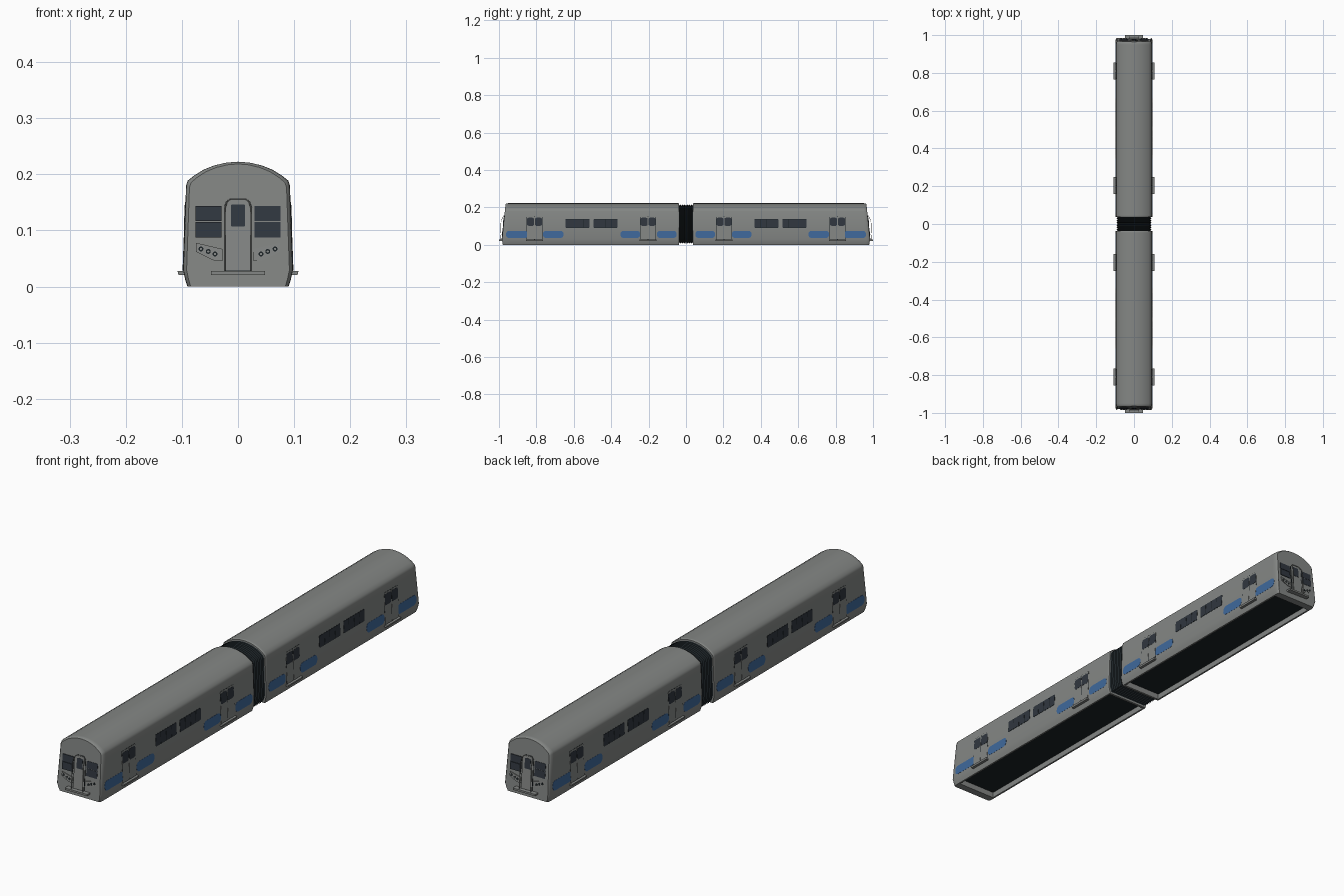
import bpy, bmesh, math

cube = bpy.data.objects.get("Cube")
if cube:
    bpy.data.objects.remove(cube, do_unlink=True)


def material(name, rgb):
    m = bpy.data.materials.new(name)
    m.use_nodes = True
    m.diffuse_color = (*rgb, 1)
    m.node_tree.nodes["Principled BSDF"].inputs["Base Color"].default_value = (*rgb, 1)
    return m


GREY = material("body grey", (0.23, 0.24, 0.232))
BLUE = material("panel blue", (0.05, 0.14, 0.33))
GLASS = material("slate glass", (0.03, 0.038, 0.05))
DARK = material("dark rubber", (0.011, 0.016, 0.019))

made = []
# half cross-section of the car, from the sill to the roof ridge
HALF = [(0.09, 0), (0.094, 0.012), (0.098, 0.03), (0.0925, 0.18), (0.0895, 0.189),
        (0.078, 0.198), (0.062, 0.208), (0.042, 0.216), (0.02, 0.221), (0, 0.2225)]
RING = HALF + [(-x, z) for x, z in HALF[-2::-1]]
FLOOR = 0.022


def side_x(z):
    return 0.098 - (z - 0.03) * 0.0367


def nose_y(z):
    return 0.984 - max(0, 0.03 - z) * 0.15 - max(0, z - 0.03) * 0.1


def finish(name, bm, mat):
    bmesh.ops.recalc_face_normals(bm, faces=bm.faces)
    me = bpy.data.meshes.new(name)
    bm.to_mesh(me)
    bm.free()
    me.materials.append(mat)
    ob = bpy.data.objects.new(name, me)
    bpy.context.collection.objects.link(ob)
    made.append(ob)
    return ob


def loft(name, sections, mat):
    """Skin a list of equal-length point rings and cap the ends."""
    bm = bmesh.new()
    rings = [[bm.verts.new(p) for p in sec] for sec in sections]
    n = len(rings[0])
    for a, b in zip(rings, rings[1:]):
        for i in range(n):
            j = (i + 1) % n
            bm.faces.new((a[i], a[j], b[j], b[i]))
    bm.faces.new(rings[0])
    bm.faces.new(rings[-1])
    return finish(name, bm, mat)


def plate(name, outline, place, d0, d1, mat):
    """Raise a flat outline off a surface from depth d0 to depth d1."""
    return loft(name, [[place(u, z, d) for u, z in outline] for d in (d0, d1)], mat)


def rounded(u0, u1, z0, z1, r=0.0, steps=4):
    if r == 0:
        return [(u0, z0), (u1, z0), (u1, z1), (u0, z1)]
    corners = [(u1 - r, z1 - r), (u0 + r, z1 - r), (u0 + r, z0 + r), (u1 - r, z0 + r)]
    out = []
    for k, (cu, cz) in enumerate(corners):
        for i in range(steps + 1):
            a = math.pi / 2 * (k + i / steps)
            out.append((cu + r * math.cos(a), cz + r * math.sin(a)))
    return out


def disc(u, z, r, n=10):
    return [(u + r * math.cos(math.tau * i / n), z + r * math.sin(math.tau * i / n)) for i in range(n)]


def rail(name, pts, mat):
    cu = bpy.data.curves.new(name, "CURVE")
    cu.dimensions = "3D"
    cu.bevel_depth = 0.0013
    cu.bevel_resolution = 1
    sp = cu.splines.new("POLY")
    sp.points.add(len(pts) - 1)
    for p, co in zip(sp.points, pts):
        p.co = (*co, 1)
    cu.materials.append(mat)
    ob = bpy.data.objects.new(name, cu)
    bpy.context.collection.objects.link(ob)
    made.append(ob)


def car_body(label, s):
    # shell whose underside is sunk between the end walls to a dark floor
    def section(y_of, depth=0.0, kx=1.0, kz=1.0):
        pts = RING + [(-0.083, 0), (-0.083, depth), (0.083, depth), (0.083, 0)]
        return [(x * kx, s * y_of(z), z * kz) for x, z in pts]
    secs = [section(lambda z: 0.037, kx=0.98, kz=0.99)]
    for y, depth in ((0.041, 0), (0.046, 0), (0.047, FLOOR), (0.949, FLOOR), (0.95, 0)):
        secs.append(section(lambda z: y, depth))
    # rounded nose
    for back, kx, kz in ((0.017, 1, 1), (0.009, 0.99, 0.998), (0.003, 0.968, 0.992), (0, 0.935, 0.982)):
        secs.append(section(lambda z: max(nose_y(z) - back, 0.951), 0, kx, kz))
    body = loft(label + "_body", secs, GREY)
    body.data.materials.append(DARK)
    for f in body.data.polygons:
        if f.normal.z < -0.9 and abs(f.center.z - FLOOR) < 0.001:
            f.material_index = 1


def car_side(label, s, sx):
    def place(u, z, d):
        return (sx * (side_x(z) + d), s * u, z)
    # blue panels
    for a, b in ((0.845, 0.962), (0.655, 0.765), (0.245, 0.35), (0.05, 0.155)):
        plate(label + "_blue_panel", rounded(a, b, 0.037, 0.075, 0.016), place, -0.002, 0.0006, BLUE)
    # window bands with separate panes
    for a, b in ((0.515, 0.645), (0.365, 0.495)):
        plate(label + "_window_frame", rounded(a, b, 0.091, 0.138, 0.005), place, -0.002, 0.0005, DARK)
        w = (b - a) / 4
        for i in range(4):
            plate(label + "_window_pane", rounded(a + i * w + 0.001, a + (i + 1) * w - 0.001, 0.0925, 0.1365),
                  place, 0, 0.001, GLASS)
    # double doors with footboards
    for c in (0.81, 0.203):
        plate(label + "_door_gap", rounded(c - 0.042, c + 0.042, 0.028, 0.152, 0.004), place, -0.002, 0.0003, DARK)
        for a, b in ((c - 0.041, c - 0.001), (c + 0.001, c + 0.041)):
            plate(label + "_door_leaf", rounded(a, b, 0.029, 0.151, 0.003), place, -0.002, 0.0008, GREY)
            plate(label + "_door_window", rounded(a + 0.001, b - 0.001, 0.102, 0.145, 0.008),
                  place, 0, 0.0013, GLASS)
        sec = [(0.09, 0.02), (0.106, 0.021), (0.108, 0.028), (0.09, 0.028)]
        loft(label + "_footboard", [[(sx * x, s * y, z) for x, z in sec] for y in (c - 0.045, c + 0.045)], GREY)


def car_front(label, s):
    def place(u, z, d):
        return (u, s * (nose_y(z) + d), z)
    # central door
    arch = [(-0.024, 0.028), (0.024, 0.028), (0.024, 0.146), (0.015, 0.157), (-0.015, 0.157), (-0.024, 0.146)]
    plate(label + "_front_door_seal", arch, place, -0.002, 0.001, DARK)
    plate(label + "_front_door", [(u * 0.95, 0.029 + (z - 0.028) * 0.985) for u, z in arch],
          place, -0.002, 0.002, GREY)
    plate(label + "_front_door_window", rounded(-0.0125, 0.0125, 0.107, 0.146, 0.002), place, 0, 0.003, GLASS)
    # hoop handrail around the door
    hoop = [(0.024, 0.993 - 0.004 * t, 0.028 + 0.097 * t) for t in (0, 1)]
    hoop += [(0.0235, 0.983, 0.14), (0.02, 0.977, 0.151), (0.014, 0.974, 0.156)]
    hoop += [(-x, y, z) for x, y, z in reversed(hoop)]
    rail(label + "_front_handrail", [(x, s * y, z) for x, y, z in hoop], GREY)
    for m in (-1, 1):
        # cab windows, two panes each side
        for z0 in (0.0875, 0.1165):
            plate(label + "_cab_window", rounded(m * 0.0525 - 0.0235, m * 0.0525 + 0.0235, z0, z0 + 0.0275),
                  place, -0.002, 0.0008, GLASS)
        # lamp panel and lamps
        panel = [(m * u, z) for u, z in ((0.028, 0.046), (0.045, 0.047), (0.075, 0.062), (0.075, 0.078), (0.028, 0.067))]
        plate(label + "_lamp_panel", panel, place, -0.002, 0.0008, GREY)
        for u, z in ((0.066, 0.067), (0.053, 0.0625), (0.041, 0.058)):
            plate(label + "_lamp_rim", disc(m * u, z, 0.0045), place, 0, 0.003, DARK)
            plate(label + "_lamp", disc(m * u, z, 0.002), place, 0, 0.004, GREY)
    # front footboard
    board = rounded(-0.048, 0.048, 0.021, 0.028)
    loft(label + "_front_footboard", [[(u, s * y, z) for u, z in board] for y in (0.97, 1)], GREY)


for label, s in (("front_car", -1), ("rear_car", 1)):
    car_body(label, s)
    car_front(label, s)
    for sx in (-1, 1):
        car_side(label, s, sx)

# pleated gangway between the cars
folds = 16
pleats = []
for i in range(folds + 1):
    k = 0.88 if i % 2 else 0.945
    y = -0.038 + 0.076 * i / folds
    pleats.append([(x * k, y, 0.112 + (z - 0.112) * k) for x, z in RING])
loft("gangway_bellows", pleats, DARK)

# shading
bpy.ops.object.select_all(action="DESELECT")
for ob in made:
    ob.select_set(True)
bpy.context.view_layer.objects.active = made[0]
bpy.ops.object.convert(target="MESH")
bpy.ops.object.shade_smooth_by_angle(angle=math.radians(35))
